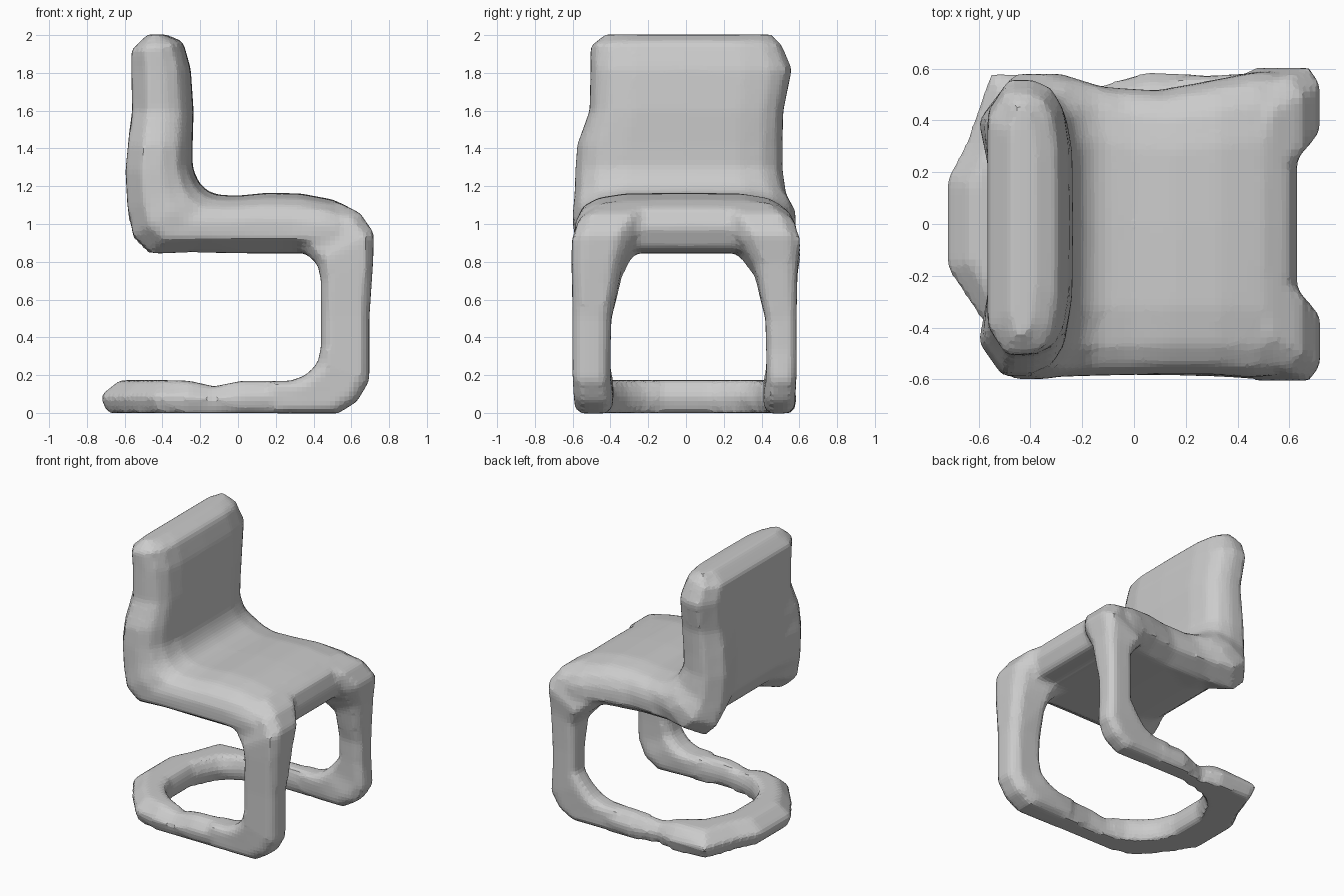
import bpy, bmesh


def loft(name, rings):
    """Skin a list of equal-length point rings and cap both ends."""
    bm = bmesh.new()
    loops = [[bm.verts.new(p) for p in ring] for ring in rings]
    n = len(loops[0])
    for a, b in zip(loops, loops[1:]):
        for i in range(n):
            j = (i + 1) % n
            bm.faces.new((a[i], a[j], b[j], b[i]))
    bm.faces.new(loops[0])
    bm.faces.new(loops[-1])
    bmesh.ops.recalc_face_normals(bm, faces=bm.faces)
    mesh = bpy.data.meshes.new(name)
    bm.to_mesh(mesh)
    bm.free()
    ob = bpy.data.objects.new(name, mesh)
    bpy.context.collection.objects.link(ob)
    return ob


# Padded seat and backrest:
# (outer x, z, inner x, z, half width -y, half width +y, dent in outer side)
half = [(0, 0), (0, .45), (0, .78), (.25, 1), (.55, 1), (.78, .94), (.92, .8), (.99, .55), (1, 0)]
section = half + [(u, -v) for u, v in half[-2:0:-1]]
shell = [
    (-.48, 2.003, -.38, 2.003, .43, .45, 0), (-.565, 1.92, -.29, 1.965, .505, .51, 0),
    (-.565, 1.82, -.25, 1.82, .505, .56, 0), (-.56, 1.6, -.235, 1.6, .51, .515, 0),
    (-.585, 1.42, -.24, 1.42, .575, .51, .06), (-.60, 1.28, -.24, 1.3, .585, .51, .1),
    (-.59, 1.08, -.21, 1.225, .59, .53, .1), (-.56, .93, -.17, 1.18, .60, .58, .18),
    (-.47, .84, -.11, 1.155, .59, .58, .2), (-.25, .85, 0, 1.15, .585, .53, .04),
    (.05, .845, .15, 1.165, .58, .515, 0), (.25, .845, .33, 1.162, .58, .55, 0),
    (.39, .845, .5, 1.13, .59, .58, 0), (.43, .845, .60, 1.085, .59, .59, 0),
    (.45, .845, .635, .98, .58, .58, 0), (.46, .85, .59, .87, .54, .54, 0)]


def shell_ring(ox, oz, ix, iz, left, right, dent):
    ring = []
    for u, v in section:
        if u == 0 and abs(v) < .5:
            u = dent
        ring.append((ox + (ix - ox) * u, v * (right if v > 0 else left), oz + (iz - oz) * u))
    return ring


parts = [loft("seat_and_back", [shell_ring(*s) for s in shell])]

# Front legs: (inner x, z, outer x, z, inner y, outer y); the +y leg is slimmer
leg_section = [(.15, 0), (.8, 0), (1, .2), (1, .8), (.85, 1), (.15, 1), (0, .8), (0, .2)]
leg = [
    (.25, .89, .52, 1.12, .14, .50), (.34, .86, .645, 1.06, .20, .57),
    (.42, .79, .72, .95, .29, .605), (.44, .70, .715, .80, .34, .605),
    (.44, .5, .695, .5, .395, .60), (.44, .35, .695, .33, .40, .60),
    (.42, .26, .695, .17, .40, .60), (.36, .20, .63, .06, .385, .595),
    (.28, .17, .53, -.003, .385, .59), (.18, .17, .2, -.003, .40, .585)]
for name, side, slim in (("leg_left", -1, 0), ("leg_right", 1, 1)):
    rings = []
    for ix, iz, ox, oz, yi, yo in leg:
        if slim and iz < .75:
            yi, yo = yi + .025, yo - .015
            if iz > .3:
                ix, ox = ix + .05, ox - .015
        rings.append([(ix + (ox - ix) * u, side * (yi + (yo - yi) * v), iz + (oz - iz) * u)
                      for u, v in leg_section])
    parts.append(loft(name, rings))

# U-shaped floor base: (inner x, y, outer x, y, height)
base_section = [(0, .5), (.12, 1), (.65, 1), (1, .52), (.87, 0), (.08, 0)]
path = [
    (.24, .42, .24, .58, .17), (.05, .43, .05, .59, .17),
    (-.12, .41, -.14, .53, .13), (-.25, .37, -.27, .58, .17),
    (-.35, .29, -.56, .585, .173), (-.40, .20, -.65, .32, .173),
    (-.43, .12, -.73, .17, .173), (-.43, -.12, -.73, -.165, .173),
    (-.40, -.22, -.60, -.36, .173), (-.34, -.30, -.44, -.55, .173),
    (-.25, -.37, -.27, -.585, .17), (-.12, -.41, -.14, -.575, .14),
    (.02, -.42, .02, -.59, .17), (.24, -.40, .24, -.59, .17)]
parts.append(loft("floor_base", [
    [(ix + (ox - ix) * u, iy + (oy - iy) * u, h * t) for u, t in base_section]
    for ix, iy, ox, oy, h in path]))

# Fuse the parts into one blended skin
bpy.ops.object.select_all(action='DESELECT')
for ob in parts:
    ob.select_set(True)
chair = parts[0]
bpy.context.view_layer.objects.active = chair
bpy.ops.object.join()
chair.name = "cantilever_chair"
remesh = chair.modifiers.new("fuse", 'REMESH')
remesh.mode = 'VOXEL'
remesh.voxel_size = .025
soften = chair.modifiers.new("soften", 'SMOOTH')
soften.factor = .5
soften.iterations = 2
